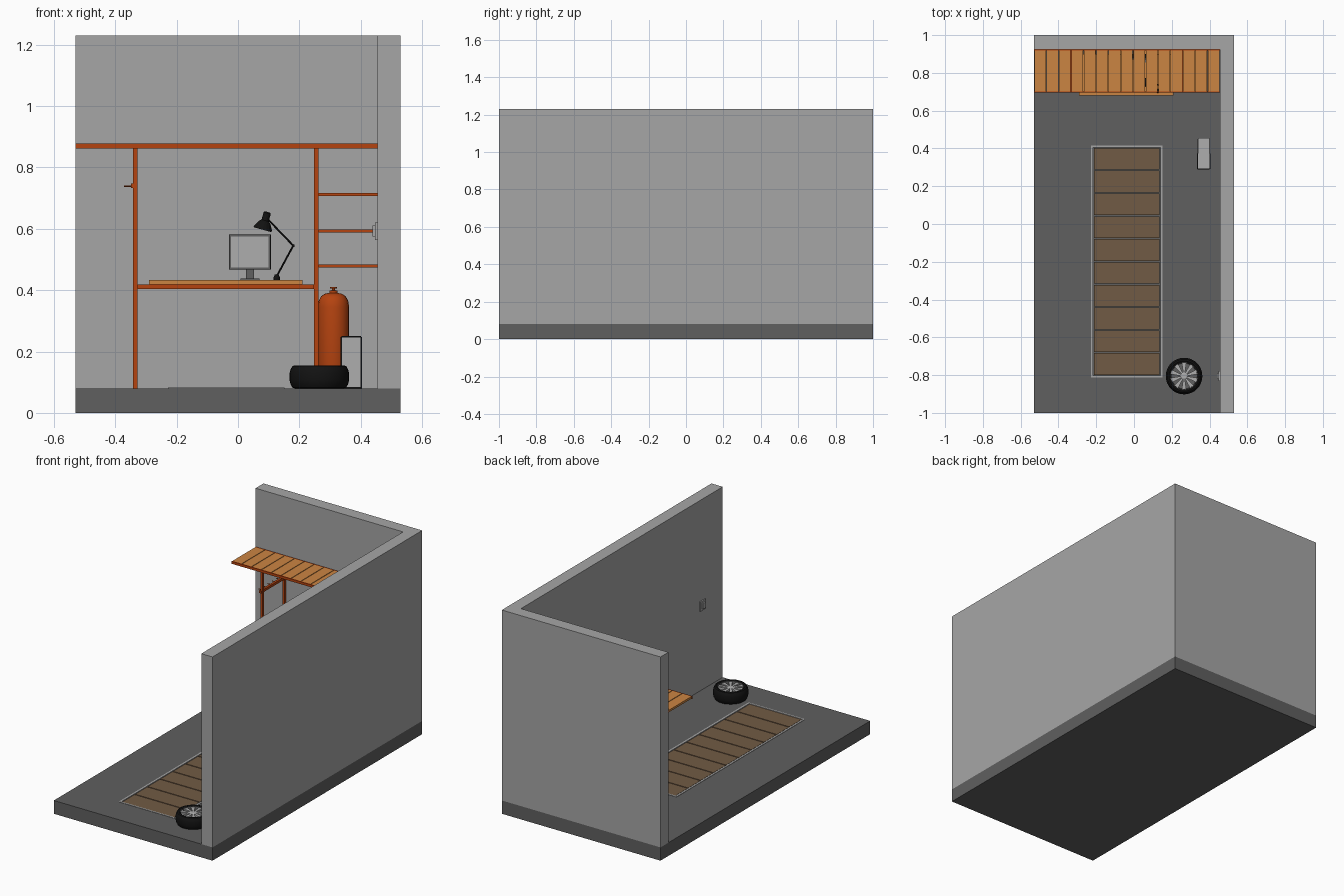
import bpy, bmesh, math
from mathutils import Vector

if "Cube" in bpy.data.objects:
    bpy.data.objects.remove(bpy.data.objects["Cube"])


def mat(name, r, g, b):
    m = bpy.data.materials.new(name)
    m.diffuse_color = (r, g, b, 1)
    m.use_nodes = True
    m.node_tree.nodes["Principled BSDF"].inputs["Base Color"].default_value = m.diffuse_color
    return m


WALL = mat("light_grey", 0.38, 0.38, 0.38)
FLOOR = mat("dark_grey", 0.115, 0.115, 0.115)
RUST = mat("dark_orange", 0.46, 0.056, 0.005)
WOOD = mat("light_orange", 0.60, 0.235, 0.055)
BROWN = mat("brown", 0.165, 0.105, 0.058)
BLACK = mat("black", 0.006, 0.006, 0.006)
SILVER = mat("silver", 0.42, 0.42, 0.42)


def mesh_obj(name, verts, faces, m, smooth=False):
    me = bpy.data.meshes.new(name)
    me.from_pydata(verts, [], faces)
    bm = bmesh.new()
    bm.from_mesh(me)
    bmesh.ops.recalc_face_normals(bm, faces=bm.faces)
    bm.to_mesh(me)
    bm.free()
    me.materials.append(m)
    o = bpy.data.objects.new(name, me)
    bpy.context.collection.objects.link(o)
    if smooth:
        bpy.ops.object.select_all(action='DESELECT')
        o.select_set(True)
        bpy.context.view_layer.objects.active = o
        bpy.ops.object.shade_smooth_by_angle(angle=math.radians(35))
    return o


def box(name, x0, x1, y0, y1, z0, z1, m):
    v = [(x, y, z) for z in (z0, z1) for x, y in ((x0, y0), (x1, y0), (x1, y1), (x0, y1))]
    f = [(3, 2, 1, 0), (4, 5, 6, 7), (0, 1, 5, 4), (1, 2, 6, 5), (2, 3, 7, 6), (3, 0, 4, 7)]
    return mesh_obj(name, v, f, m)


def lathe(name, prof, origin, m, n=24, axis=(0, 0, 1), ring=False, smooth=False):
    """Revolve (radius, height) points round an axis; ring closes the profile."""
    q = Vector((0, 0, 1)).rotation_difference(Vector(axis).normalized())
    o, k = Vector(origin), len(prof)
    v = [o + q @ Vector((r * math.cos(2 * math.pi * i / n), r * math.sin(2 * math.pi * i / n), h))
         for i in range(n) for r, h in prof]
    f = []
    for i in range(n):
        a, b = i * k, (i + 1) % n * k
        for j in range(k if ring else k - 1):
            j2 = (j + 1) % k
            f.append((a + j, b + j, b + j2, a + j2))
    if not ring:
        f += [tuple(i * k for i in range(n)), tuple(i * k + k - 1 for i in range(n))]
    return mesh_obj(name, v, f, m, smooth)


def rod(name, p, q, r, m, n=8):
    p, q = Vector(p), Vector(q)
    return lathe(name, [(r, 0), (r, (q - p).length)], p, m, n, q - p)


def slatted_shelf(name, x0, x1, z0, z1, count):
    """Front and back rails with planks laid between them."""
    y0, y1, t = 0.695, 0.925, 0.007
    box(name + "_front_rail", x0, x1, y0, y0 + t, z0, z1, RUST)
    box(name + "_back_rail", x0, x1, y1 - t, y1, z0, z1, RUST)
    step = (x1 - x0) / count
    for i in range(count):
        box(f"{name}_plank_{i}", x0 + i * step + 0.002, x0 + (i + 1) * step - 0.002,
            y0 + t, y1 - t, z0 + 0.002, z1, WOOD)


# Floor slab with a recess for the service pit
floor = box("floor", -0.53, 0.53, -1, 1, 0, 0.08, FLOOR)
cutter = box("pit_cutter", -0.22, 0.145, -0.805, 0.41, 0.05, 0.12, FLOOR)
cutter.hide_render = True
mod = floor.modifiers.new("pit", 'BOOLEAN')
mod.operation, mod.solver, mod.object = 'DIFFERENCE', 'EXACT', cutter
bpy.context.view_layer.objects.active = floor
bpy.ops.object.modifier_apply(modifier="pit")
bpy.data.objects.remove(cutter)

# Pit frame and cover planks
for nm, a in (("left", (-0.228, -0.216, -0.812, 0.416)), ("right", (0.139, 0.151, -0.812, 0.416)),
              ("front", (-0.216, 0.139, -0.812, -0.802)), ("back", (-0.216, 0.139, 0.406, 0.416))):
    box("pit_frame_" + nm, *a, 0.06, 0.082, WALL)
for i in range(10):
    y = -0.802 + i * 0.1208
    box(f"pit_plank_{i}", -0.212, 0.135, y + 0.003, y + 0.1178, 0.055, 0.08, BROWN)

# L-shaped walls
w = [(-0.53, 0.925), (0.455, 0.925), (0.455, -1), (0.53, -1), (0.53, 1), (-0.53, 1)]
mesh_obj("walls", [(x, y, z) for z in (0.08, 1.23) for x, y in w],
         [tuple(range(6)), tuple(range(6, 12))] + [(i, (i + 1) % 6, (i + 1) % 6 + 6, i + 6) for i in range(6)],
         WALL)

# Posts, side rails and shelves
for side, x, hw in (("left", -0.335, 0.007), ("right", 0.255, 0.008)):
    for nm, y in (("front", 0.702), ("back", 0.911)):
        box(f"{side}_{nm}_post", x - hw, x + hw, y, y + 0.014, 0.08, 0.862, RUST)
    box(side + "_desk_support", x - hw, x + hw, 0.716, 0.911, 0.404, 0.418, RUST)
    box(side + "_top_support", x - hw, x + hw, 0.716, 0.911, 0.848, 0.862, RUST)
slatted_shelf("top_shelf", -0.53, 0.455, 0.862, 0.877, 15)
for i, z in enumerate((0.474, 0.588, 0.706)):
    slatted_shelf(f"side_shelf_{i}", 0.263, 0.455, z, z + 0.01, 3)

# Coat rail with pegs
box("coat_rail", -0.349, -0.335, 0.70, 0.925, 0.732, 0.747, RUST)
for i in range(5):
    y = 0.73 + i * 0.042
    rod(f"coat_peg_{i}", (-0.348, y, 0.739), (-0.372, y, 0.739), 0.0025, RUST)

# Desk
slatted_shelf("desk", -0.328, 0.247, 0.404, 0.418, 9)
box("desk_board", -0.29, 0.21, 0.68, 0.90, 0.418, 0.433, WOOD)

# Monitor
box("monitor_case", -0.029, 0.107, 0.876, 0.898, 0.467, 0.581, BLACK)
box("monitor_bezel", -0.027, 0.105, 0.872, 0.876, 0.469, 0.579, FLOOR)
box("monitor_screen", -0.022, 0.100, 0.870, 0.873, 0.474, 0.574, SILVER)
box("monitor_stand", 0.026, 0.052, 0.88, 0.892, 0.437, 0.475, FLOOR)
box("monitor_foot", 0.008, 0.070, 0.855, 0.90, 0.433, 0.438, FLOOR)

# Desk lamp with a jointed arm
Y = 0.72
lathe("lamp_foot", [(0.011, 0), (0.011, 0.007), (0.006, 0.018)], (0.126, Y - 0.015, 0.433), BLACK, 12)
rod("lamp_lower_arm", (0.126, Y - 0.015, 0.445), (0.18, Y, 0.545), 0.003, BLACK)
rod("lamp_upper_arm", (0.18, Y, 0.545), (0.100, Y + 0.025, 0.628), 0.003, BLACK)
rod("lamp_elbow", (0.18, Y - 0.005, 0.545), (0.18, Y + 0.005, 0.545), 0.005, BLACK)
lathe("lamp_shade", [(0.031, 0), (0.029, 0.008), (0.020, 0.024), (0.012, 0.031), (0.012, 0.056), (0.009, 0.06)],
      (0.080, Y + 0.03, 0.597), BLACK, 16, (0.28, 0, 1))

# Gas cylinder with valve
C = (0.311, 0.785, 0.08)
lathe("gas_cylinder", [(0.049, 0), (0.051, 0.006), (0.051, 0.265), (0.048, 0.285), (0.040, 0.300),
                       (0.028, 0.308), (0.013, 0.311)], C, RUST, 20, smooth=True)
lathe("gas_valve", [(0.013, 0.31), (0.013, 0.318), (0.005, 0.320), (0.005, 0.328)], C, RUST, 12)
lathe("gas_handle", [(0.012, 0.326), (0.012, 0.331)], C, RUST, 12)

# Computer tower: grey case, black surround on the front half
box("tower_case", 0.338, 0.400, 0.292, 0.455, 0.084, 0.25, SILVER)
for nm, a in (("left", (0.334, 0.339, 0.29, 0.372, 0.08, 0.248)), ("right", (0.399, 0.404, 0.29, 0.372, 0.08, 0.248)),
              ("top", (0.337, 0.401, 0.288, 0.293, 0.245, 0.2505)), ("bottom", (0.337, 0.401, 0.288, 0.45, 0.08, 0.085))):
    box("tower_trim_" + nm, *a, BLACK)

# Wall switch
box("switch_plate", 0.447, 0.456, -0.83, -0.778, 0.563, 0.62, WALL)
box("switch_button", 0.439, 0.448, -0.82, -0.79, 0.575, 0.61, WALL)

# Tyre lying flat with a spoked rim
T = (0.265, -0.805, 0.08)
lathe("tyre", [(0.072, 0.004), (0.080, 0), (0.088, 0.003), (0.094, 0.014), (0.097, 0.026), (0.097, 0.049),
               (0.094, 0.061), (0.088, 0.072), (0.080, 0.075), (0.072, 0.071)], T, BLACK, 32, ring=True, smooth=True)
lathe("rim_disc", [(0.0725, 0.008), (0.0725, 0.050)], T, FLOOR, 32)
lathe("rim_edge", [(0.068, 0.05), (0.074, 0.05), (0.074, 0.070), (0.070, 0.070)], T, FLOOR, 32, ring=True)
lathe("rim_hub", [(0.019, 0.045), (0.019, 0.066), (0.014, 0.069)], T, SILVER, 16)
for i in range(10):
    a = 2 * math.pi * (i + 0.5) / 10
    u, s = Vector((math.cos(a), math.sin(a), 0)), Vector((-math.sin(a), math.cos(a), 0))
    v = [Vector(T) + u * r + s * h + Vector((0, 0, z))
         for z in (0.049, 0.066) for r, h in ((0.014, -0.004), (0.070, -0.012), (0.070, 0.012), (0.014, 0.004))]
    mesh_obj(f"rim_spoke_{i}", v, [(0, 1, 2, 3), (4, 5, 6, 7), (0, 1, 5, 4), (1, 2, 6, 5), (2, 3, 7, 6), (3, 0, 4, 7)],
             SILVER)
